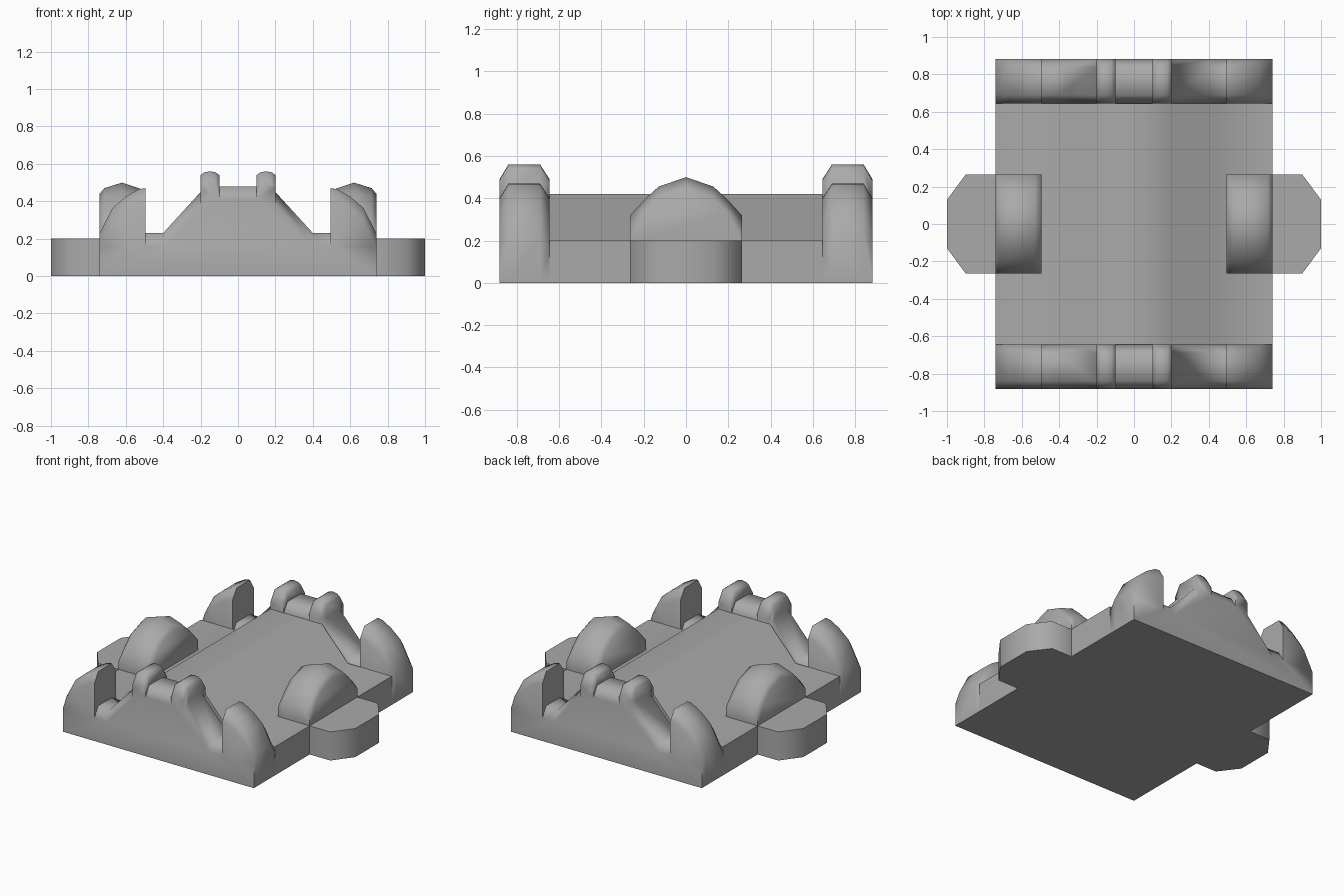
import bpy, bmesh

if "Cube" in bpy.data.objects:
    bpy.data.objects.remove(bpy.data.objects["Cube"])

grey = bpy.data.materials.new("dark_grey")
grey.diffuse_color = (0.4, 0.4, 0.4, 1)
grey.use_nodes = True
grey.node_tree.nodes["Principled BSDF"].inputs["Base Color"].default_value = grey.diffuse_color


def loft(name, sections):
    """Skin a closed solid through matching closed cross-sections."""
    bm = bmesh.new()
    rings = [[bm.verts.new(p) for p in s] for s in sections]
    n = len(rings[0])
    for a, b in zip(rings, rings[1:]):
        for i in range(n):
            j = (i + 1) % n
            bm.faces.new((a[i], a[j], b[j], b[i]))
    bm.faces.new(rings[0])
    bm.faces.new(rings[-1])
    bmesh.ops.recalc_face_normals(bm, faces=bm.faces)
    bmesh.ops.triangulate(bm, faces=[f for f in bm.faces if len(f.verts) > 4])
    me = bpy.data.meshes.new(name)
    bm.to_mesh(me)
    bm.free()
    me.materials.append(grey)
    ob = bpy.data.objects.new(name, me)
    bpy.context.collection.objects.link(ob)
    bpy.ops.object.select_all(action='DESELECT')
    ob.select_set(True)
    bpy.context.view_layer.objects.active = ob
    bpy.ops.object.shade_smooth_by_angle(angle=1.25)
    return ob


def symmetric(half, centre=()):
    """Mirror a half profile running from the outside to the centre."""
    return half + list(centre) + [(-x, z) for x, z in reversed(half)]


# Deck with raised central ridge
deck = symmetric([(0.74, 0), (0.74, 0.2), (0.4, 0.2), (0.2, 0.42)])
loft("deck", [[(x, y, z) for x, z in deck] for y in (-0.645, 0.645)])

# End walls with corner lugs and central guide lugs, chamfered along both edges
wall = symmetric([(0.74, 0), (0.74, 0.23), (0.67, 0.365), (0.6, 0.425),
                  (0.53, 0.465), (0.495, 0.47), (0.495, 0.23), (0.4, 0.23),
                  (0.2, 0.45), (0.2, 0.54), (0.18, 0.555), (0.15, 0.56),
                  (0.12, 0.555), (0.1, 0.54), (0.1, 0.48)])
for name, s in (("front_wall", -1), ("back_wall", 1)):
    loft(name, [[(x, s * y, z - drop if z > 0 else 0) for x, z in wall]
                for y, drop in ((0.882, 0.07), (0.84, 0), (0.69, 0), (0.645, 0.07))])

# Side lugs and side tabs
arch = symmetric([(0.264, 0.2), (0.264, 0.32), (0.2, 0.39), (0.13, 0.455)], [(0, 0.5)])
stations = [(0.495, 0.05), (0.53, 0.03), (0.62, 0), (0.715, 0.03), (0.74, 0.06)]
tab = [(0.74, -0.264), (0.9, -0.264), (1, -0.13), (1, 0.13), (0.9, 0.264), (0.74, 0.264)]
for side, s in (("left", -1), ("right", 1)):
    loft(side + "_lug", [[(s * x, y, z - drop if z > 0.2 else z) for y, z in arch]
                         for x, drop in stations])
    loft(side + "_tab", [[(s * x, y, z) for x, y in tab] for z in (0, 0.2)])
